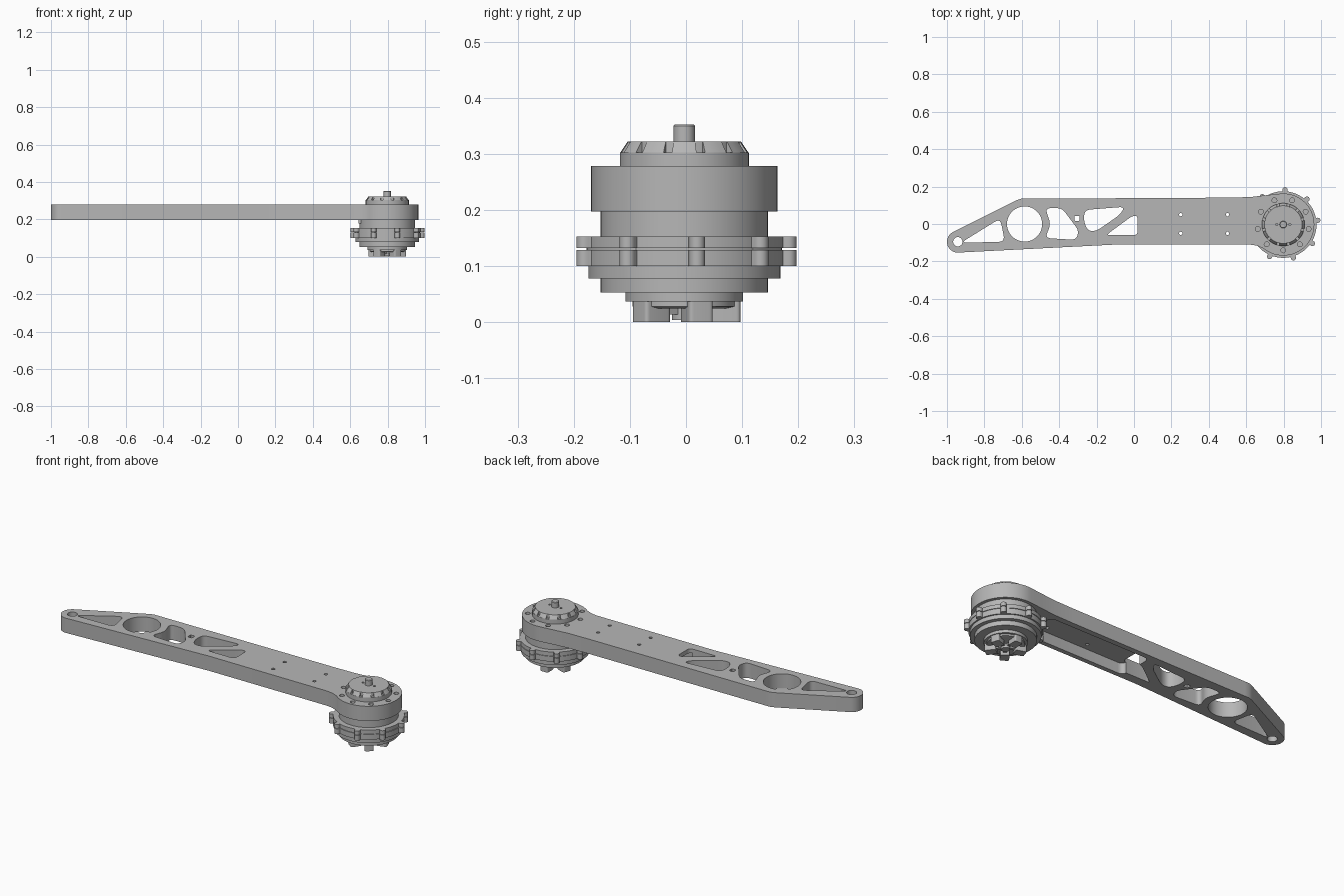
import bpy, bmesh
from math import sin, cos, pi, radians
from mathutils import Vector

if "Cube" in bpy.data.objects:
    bpy.data.objects.remove(bpy.data.objects["Cube"])

CX, CY = 0.798, -0.003          # motor axis
BOTTOM, TOP = 0.197, 0.278      # arm faces

metal = bpy.data.materials.new("satin_grey")
metal.use_nodes = True
GREY = (0.47, 0.47, 0.47, 1)
metal.diffuse_color = GREY
metal.node_tree.nodes["Principled BSDF"].inputs["Base Color"].default_value = GREY
parts = []


def finish(name, bm):
    bmesh.ops.recalc_face_normals(bm, faces=bm.faces)
    mesh = bpy.data.meshes.new(name)
    bm.to_mesh(mesh)
    bm.free()
    mesh.materials.append(metal)
    ob = bpy.data.objects.new(name, mesh)
    bpy.context.collection.objects.link(ob)
    parts.append(ob)
    return ob


def arc(x, y, r, a0, a1, n):
    return [(x + r * cos(radians(a0 + (a1 - a0) * i / n)),
             y + r * sin(radians(a0 + (a1 - a0) * i / n))) for i in range(n + 1)]


def circle(x, y, r, n=24):
    return arc(x, y, r, 0, 360, n)[:-1]


def rounded(points, r, n=5):
    """Polygon with its corners softened by quadratic curves."""
    out = []
    pts = [Vector(p) for p in points]
    for i, p in enumerate(pts):
        ends = []
        for q in (pts[i - 1], pts[(i + 1) % len(pts)]):
            d = q - p
            ends.append(p + d.normalized() * min(r, d.length * 0.45))
        for k in range(n + 1):
            t = k / n
            out.append(tuple(ends[0] * (1 - t) ** 2 + p * 2 * t * (1 - t) + ends[1] * t * t))
    return out


def prism(bm, outline, z0, z1):
    low = [bm.verts.new((x, y, z0)) for x, y in outline]
    high = [bm.verts.new((x, y, z1)) for x, y in outline]
    bm.faces.new(low[::-1])
    bm.faces.new(high)
    for i in range(len(low)):
        bm.faces.new((low[i - 1], low[i], high[i], high[i - 1]))


def prisms(name, outlines, z0, z1):
    bm = bmesh.new()
    for o in outlines:
        prism(bm, o, z0, z1)
    return finish(name, bm)


def lathe(name, profile, n=72):
    """Solid of revolution about the motor axis, profile as (radius, z) upwards."""
    bm = bmesh.new()
    rings = [[bm.verts.new((x, y, z)) for x, y in circle(CX, CY, r, n)] for r, z in profile]
    for a, b in zip(rings, rings[1:]):
        for i in range(n):
            bm.faces.new((a[i - 1], a[i], b[i], b[i - 1]))
    bm.faces.new(rings[0][::-1])
    bm.faces.new(rings[-1])
    return finish(name, bm)


def polar(r, deg):
    return CX + r * cos(radians(deg)), CY + r * sin(radians(deg))


def radial_block(deg, r0, r1, width):
    d = Vector((cos(radians(deg)), sin(radians(deg))))
    s = Vector((-d.y, d.x)) * width / 2
    c = Vector((CX, CY))
    return [tuple(p) for p in (c + d * r0 - s, c + d * r1 - s, c + d * r1 + s, c + d * r0 + s)]


def cut(target, cutter):
    mod = target.modifiers.new("cut", "BOOLEAN")
    mod.operation, mod.solver, mod.object = "DIFFERENCE", "EXACT", cutter
    bpy.context.view_layer.update()
    dg = bpy.context.evaluated_depsgraph_get()
    mesh = bpy.data.meshes.new_from_object(target.evaluated_get(dg))
    target.modifiers.clear()
    target.data = mesh
    parts.remove(cutter)
    bpy.data.objects.remove(cutter)


# Arm: tapered plate with a rounded tip and a round motor seat
outline = (arc(-0.942, -0.095, 0.058, 119, 268, 16)
           + [(-0.1, -0.11), (0.62, -0.11), (0.655, -0.115)]
           + arc(CX, CY, 0.166, -130, 97, 40)
           + [(0.7, 0.153), (0.62, 0.144), (0.5, 0.141)]
           + [(-0.58, 0.135), (-0.605, 0.135), (-0.63, 0.126)])
arm = prisms("arm", [outline], BOTTOM, TOP)

# Hollow underside below the deck
pocket = rounded([(0.0, -0.085), (0.61, -0.085), (0.61, 0.11), (0.0, 0.11)], 0.03)
cut(arm, prisms("pocket_cutter", [pocket], 0.1, 0.255))

# Lightening windows and bolt holes
windows = [
    rounded([(-0.925, -0.1), (-0.715, 0.03), (-0.69, -0.095)], 0.035),
    circle(-0.585, 0, 0.094, 48),
    rounded([(-0.475, 0.085), (-0.385, 0.085), (-0.295, -0.035), (-0.31, -0.085),
             (-0.475, -0.075), (-0.445, 0)], 0.03),
    rounded([(-0.318, 0.043), (-0.292, 0.043), (-0.292, 0.017), (-0.318, 0.017)], 0.004),
    rounded([(-0.265, 0.075), (-0.05, 0.092), (-0.075, 0.05), (-0.2, -0.037),
             (-0.245, -0.037), (-0.268, 0.01)], 0.03),
    rounded([(-0.15, -0.06), (0.02, -0.06), (0.02, 0.043), (-0.01, 0.043)], 0.025),
    circle(-0.942, -0.095, 0.025),
]
windows += [circle(x, y, 0.009, 12) for x in (0.25, 0.5) for y in (-0.05, 0.05)]
cut(arm, prisms("window_cutter", windows, 0.1, 0.35))

# Blind screw holes round the motor seat
screws = [circle(*polar(0.138, -90 + 40 * k), 0.013, 16) for k in range(9)]
cut(arm, prisms("screw_cutter", screws, 0.245, 0.35))

# Motor body under the arm, with a split flange
lathe("motor_body", [(0.105, 0.037), (0.105, 0.053), (0.149, 0.053), (0.149, 0.078),
                     (0.171, 0.078), (0.171, 0.1), (0.178, 0.1), (0.178, 0.129),
                     (0.174, 0.129), (0.174, 0.132), (0.178, 0.132), (0.178, 0.153),
                     (0.149, 0.153), (0.149, 0.2)])

# Bolt lugs round the flange, in two stacked layers
for name, z0, z1 in (("lower_lugs", 0.1, 0.129), ("upper_lugs", 0.132, 0.153)):
    lugs = [arc(*polar(0.186, a), 0.014, a - 100, a + 100, 12)
            + [polar(0.168, a + 5), polar(0.168, a - 5)]
            for a in (7 + 40 * k for k in range(9))]
    prisms(name, lugs, z0, z1)

# Cable connector tucked below the arm
prisms("connector", [[(0.645, -0.05), (0.7, -0.05), (0.7, 0.05), (0.645, 0.05)]], 0.178, 0.199)

# Cap with sloped cooling fins
cap = lathe("motor_cap", [(0.115, 0.27), (0.115, 0.302), (0.1, 0.302), (0.1, 0.322)])
cut(cap, prisms("pin_cutter", [circle(CX + s * 0.035, CY, 0.006, 12) for s in (-1, 1)],
                0.305, 0.35))
bm = bmesh.new()
for k in range(12):
    a = 30 * k
    verts = [bm.verts.new((*polar(r, a + d), z))
             for r, z in ((0.09, 0.301), (0.115, 0.301), (0.101, 0.322), (0.09, 0.322))
             for d in (-11, -5, 0, 5, 11)]
    hull = bmesh.ops.convex_hull(bm, input=verts)
    loose = [v for v in verts if v.is_valid and not v.link_faces]
    bmesh.ops.delete(bm, geom=loose, context="VERTS")
finish("cooling_fins", bm)
lathe("shaft", [(0.019, 0.31), (0.019, 0.35), (0.017, 0.352)], 32)

# Lower hub with claws
lathe("hub_plate", [(0.075, 0.024), (0.092, 0.028), (0.092, 0.04)], 48)
lathe("hub_pin", [(0.022, 0.004), (0.022, 0.04)], 32)
prisms("claws", [rounded(radial_block(90 + 72 * k, 0.045, 0.1, 0.045), 0.008)
                 for k in range(5)], 0.0, 0.04)
prisms("spokes", [radial_block(90 + 72 * k, 0.015, 0.05, 0.018) for k in range(5)], 0.014, 0.04)

# Smooth curved walls, keep crisp edges
bpy.ops.object.select_all(action="DESELECT")
for ob in parts:
    ob.select_set(True)
bpy.context.view_layer.objects.active = arm
bpy.ops.object.shade_smooth_by_angle(angle=radians(30))
